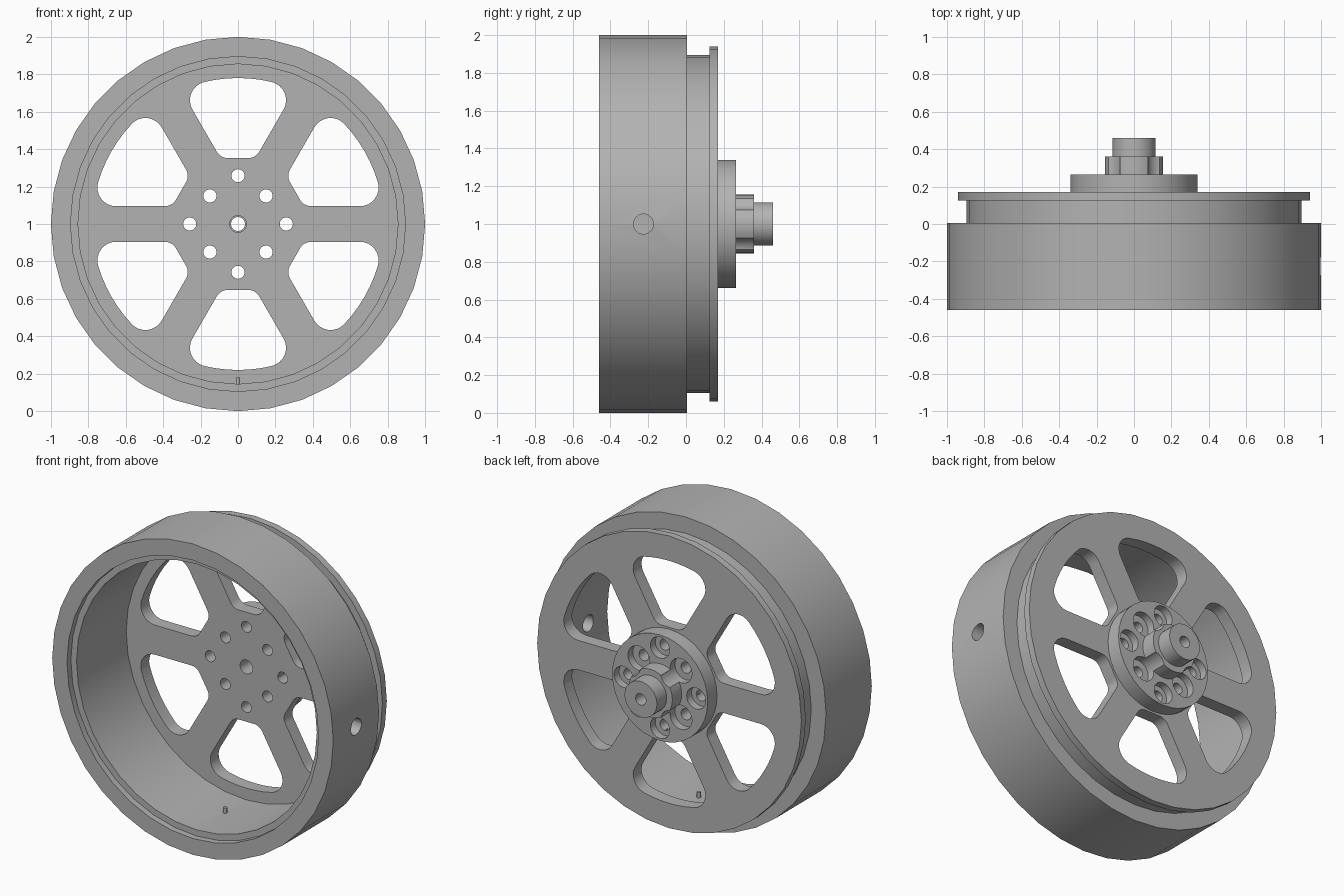
import bpy, bmesh, math
from mathutils import Matrix

if "Cube" in bpy.data.objects:
    bpy.data.objects.remove(bpy.data.objects["Cube"], do_unlink=True)

metal = bpy.data.materials.new("plain grey")
metal.use_nodes = True
GREY = (0.45, 0.45, 0.45, 1)
metal.diffuse_color = GREY
metal.node_tree.nodes["Principled BSDF"].inputs["Base Color"].default_value = GREY


def make(name, bm):
    bmesh.ops.recalc_face_normals(bm, faces=bm.faces)
    me = bpy.data.meshes.new(name)
    bm.to_mesh(me)
    bm.free()
    me.materials.append(metal)
    ob = bpy.data.objects.new(name, me)
    ob.location.z = 1
    bpy.context.collection.objects.link(ob)
    return ob


def lathe(name, profile, seg=36):
    """Revolve a closed (radius, y) profile about the wheel axis."""
    bm = bmesh.new()
    rings = []
    for i in range(seg):
        a = math.tau * i / seg
        rings.append([bm.verts.new((r * math.cos(a), y, r * math.sin(a))) for r, y in profile])
    n = len(profile)
    for i in range(seg):
        p, q = rings[i], rings[(i + 1) % seg]
        for j in range(n):
            k = (j + 1) % n
            bm.faces.new((p[j], p[k], q[k], q[j]))
    return make(name, bm)


def prism(bm, outline, y0, y1):
    """Extrude an (x, z) outline along the wheel axis."""
    a = [bm.verts.new((x, y0, z)) for x, z in outline]
    b = [bm.verts.new((x, y1, z)) for x, z in outline]
    bm.faces.new(a)
    bm.faces.new(b[::-1])
    for i in range(len(a)):
        j = (i + 1) % len(a)
        bm.faces.new((a[i], b[i], b[j], a[j]))


def arc(cx, cz, r, a0, a1, n):
    return [(cx + r * math.cos(a0 + (a1 - a0) * i / n),
             cz + r * math.sin(a0 + (a1 - a0) * i / n)) for i in range(n + 1)]


def window_outline():
    """Rounded wedge between two spokes, pointing up."""
    half_spoke, r_in, r_out = 0.095, 0.355, 0.78
    sixty = math.pi / 3

    def corner(fillet, dist):
        ang = sixty + math.asin((half_spoke + fillet) / dist)
        return dist * math.cos(ang), dist * math.sin(ang), fillet, ang

    side = -math.pi / 6
    x, z, f, a = corner(0.07, r_in + 0.07)
    right = arc(x, z, f, a - math.pi, side, 6)
    x, z, f, a = corner(0.1, r_out - 0.1)
    right += arc(x, z, f, side, a, 8)
    right += arc(0, 0, r_out, a, math.pi / 2, 3)[1:]
    return right + [(-x, z) for x, z in right[-2::-1]]


def rotated(outline, a):
    c, s = math.cos(a), math.sin(a)
    return [(x * c - z * s, x * s + z * c) for x, z in outline]


def bolts(radius_axis, radius_diag, y0, y1):
    """Eight round cutters on two alternating bolt circles."""
    bm = bmesh.new()
    for i in range(8):
        a = i * math.pi / 4
        d, r = ((0.212, radius_diag) if i % 2 else (0.258, radius_axis))
        prism(bm, arc(d * math.cos(a), d * math.sin(a), r, 0, math.tau, 24)[:-1], y0, y1)
    return make("bolt_cutter", bm)


def rod(matrix, r, depth):
    bm = bmesh.new()
    bmesh.ops.create_cone(bm, cap_ends=True, segments=24, radius1=r, radius2=r,
                          depth=depth, matrix=matrix)
    return make("rod_cutter", bm)


def cut(ob, cutters):
    """Subtract the cutters, bake the result and shade it."""
    for c in cutters:
        c.hide_render = True
        m = ob.modifiers.new("cut", "BOOLEAN")
        m.operation, m.solver, m.object = "DIFFERENCE", "EXACT", c
    bpy.context.view_layer.update()
    baked = bpy.data.meshes.new_from_object(ob.evaluated_get(bpy.context.evaluated_depsgraph_get()))
    ob.modifiers.clear()
    ob.data = baked
    for c in cutters:
        bpy.data.objects.remove(c, do_unlink=True)
    bpy.ops.object.select_all(action="DESELECT")
    ob.select_set(True)
    bpy.context.view_layer.objects.active = ob
    bpy.ops.object.shade_smooth_by_angle(angle=math.radians(30))


# Wheel: rim with recessed lip, grooved back flange and spoke plate
wheel = lathe("wheel", [
    (0.045, 0.085), (0.855, 0.085), (0.855, -0.42), (0.895, -0.42), (0.895, -0.46),
    (1, -0.46), (1, 0.005), (0.895, 0.005), (0.895, 0.125), (0.94, 0.125),
    (0.94, 0.17), (0.045, 0.17)])

bm = bmesh.new()
for k in range(6):
    prism(bm, rotated(window_outline(), k * math.pi / 3), 0.02, 0.25)
windows = make("window_cutter", bm)

side_hole = rod(Matrix.Translation((0.93, -0.225, 0)) @ Matrix.Rotation(math.pi / 2, 4, "Y"), 0.053, 0.3)
pin_hole = rod(Matrix.Translation((0, -0.13, -0.86)), 0.012, 0.08)
cut(wheel, [windows, bolts(0.035, 0.035, 0.02, 0.25), side_hole, pin_hole])

# Hub: bolt flange, cross-shaped boss and round tip
hub = lathe("hub", [
    (0.045, 0.17), (0.34, 0.17), (0.34, 0.265), (0.155, 0.265), (0.155, 0.36),
    (0.115, 0.36), (0.115, 0.46), (0.037, 0.46), (0.037, 0.36), (0.045, 0.36)])
cut(hub, [bolts(0.035, 0.035, 0.1, 0.3), bolts(0.068, 0.078, 0.215, 0.361)])
